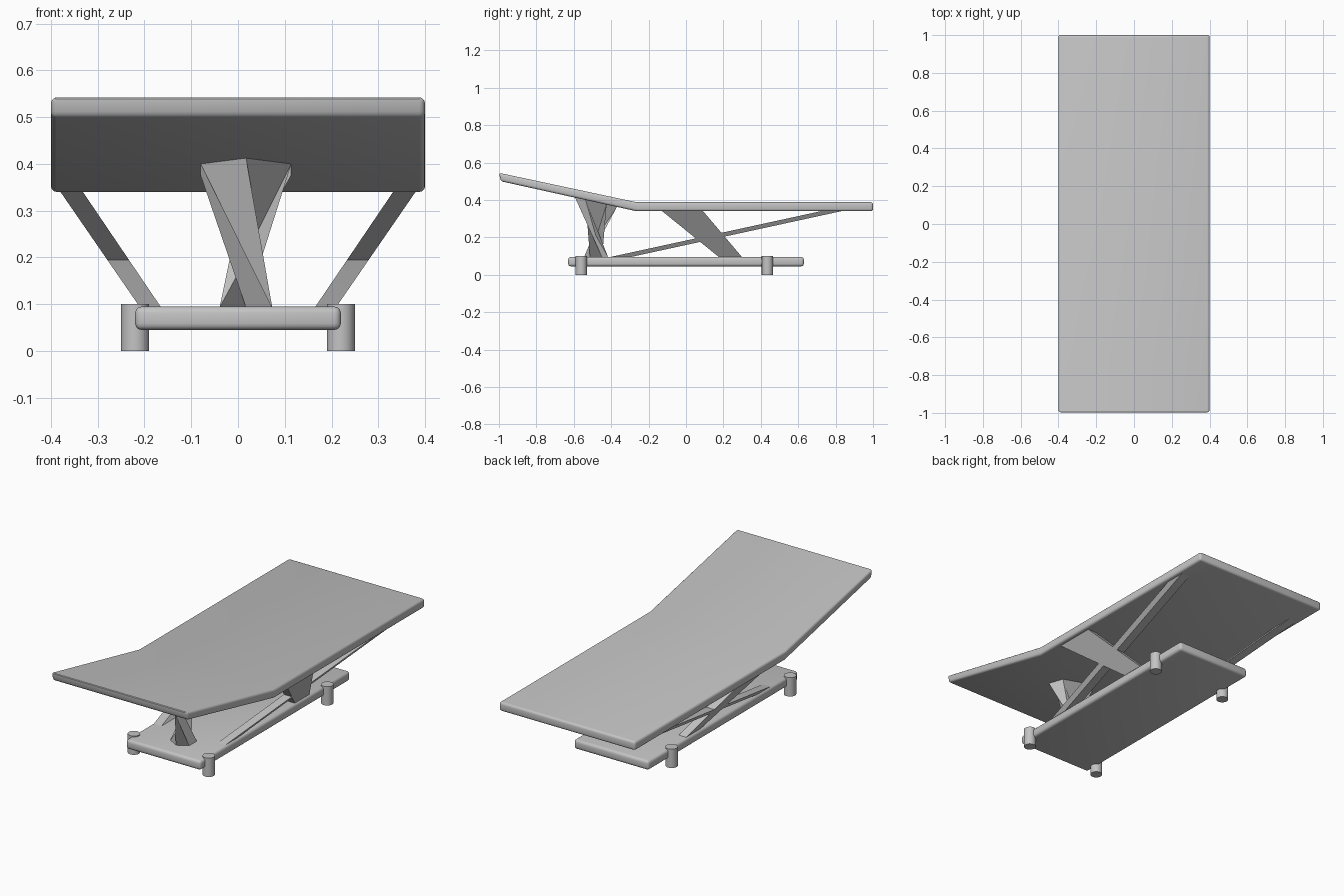
import bpy, math

if "Cube" in bpy.data.objects:
    bpy.data.objects.remove(bpy.data.objects["Cube"])

grey = bpy.data.materials.new("light_grey")
grey.diffuse_color = (0.55, 0.55, 0.55, 1)
grey.use_nodes = True
grey.node_tree.nodes["Principled BSDF"].inputs["Base Color"].default_value = grey.diffuse_color


def add_mesh(name, verts, faces):
    mesh = bpy.data.meshes.new(name)
    mesh.from_pydata(verts, [], faces)
    mesh.materials.append(grey)
    obj = bpy.data.objects.new(name, mesh)
    bpy.context.collection.objects.link(obj)
    return obj


def loft(name, lower, upper):
    """Solid between two rings with the same number of points (counter-clockwise)."""
    n = len(lower)
    sides = [(i, (i + 1) % n, n + (i + 1) % n, n + i) for i in range(n)]
    caps = [tuple(reversed(range(n))), tuple(range(n, 2 * n))]
    return add_mesh(name, lower + upper, sides + caps)


def finish(obj, bevel=0):
    bpy.ops.object.select_all(action='DESELECT')
    obj.select_set(True)
    bpy.context.view_layer.objects.active = obj
    if bevel:
        mod = obj.modifiers.new("rounded_edges", 'BEVEL')
        mod.width = bevel
        mod.segments = 3
        mod.limit_method = 'ANGLE'
        mod.angle_limit = math.radians(40)
        bpy.ops.object.modifier_apply(modifier=mod.name)
    bpy.ops.object.shade_smooth_by_angle(angle=math.radians(30))


def rect(x0, x1, y0, y1, z):
    return [(x0, y0, z), (x1, y0, z), (x1, y1, z), (x0, y1, z)]


def underside(y):
    return 0.34 + max(0, -0.265 - y) * 0.16 / 0.735


# Bed top: side profile with a raised head section, swept across the width
profile = [(-0.99, 0.5), (-0.265, 0.34), (1, 0.34), (1, 0.388), (-0.265, 0.388), (-1, 0.545)]
finish(loft("bed_top", [(0.4, y, z) for y, z in reversed(profile)],
            [(-0.4, y, z) for y, z in reversed(profile)]), 0.012)

# Base plate
finish(loft("base_plate", rect(-0.22, 0.22, -0.63, 0.63, 0.045),
            rect(-0.22, 0.22, -0.63, 0.63, 0.095)), 0.014)

# Four round feet
for x in (-0.22, 0.22):
    for y in (-0.56, 0.435):
        bpy.ops.mesh.primitive_cylinder_add(vertices=32, radius=0.03, depth=0.1,
                                            location=(x, y, 0.05))
        foot = bpy.context.object
        foot.name = "foot"
        foot.data.materials.append(grey)
        finish(foot)

# Twisted six-sided head pillar, cut to follow the sloping underside
bottom, top = [], []
for i in range(6):
    a = math.radians(60 * i - 30)
    b = a - math.radians(120)
    bottom.append((0.017 + 0.065 * math.cos(a), -0.481 + 0.065 * math.sin(a), 0.093))
    y = -0.481 + 0.1125 * math.sin(b)
    top.append((0.017 + 0.1125 * math.cos(b), y, underside(y) + 0.002))
finish(loft("head_pillar", bottom, top))

# Crossed braces on both sides, leaning outward
for side in (-1, 1):
    low = sorted((0.165 * side, 0.21 * side))
    high = sorted((0.333 * side, 0.381 * side))
    finish(loft("long_brace", rect(*low, -0.41, -0.30, 0.094),
                rect(*high, 0.73, 0.84, 0.342)))
    finish(loft("wide_brace", rect(*low, 0.177, 0.30, 0.094),
                rect(*high, -0.13, 0.09, 0.342)))
